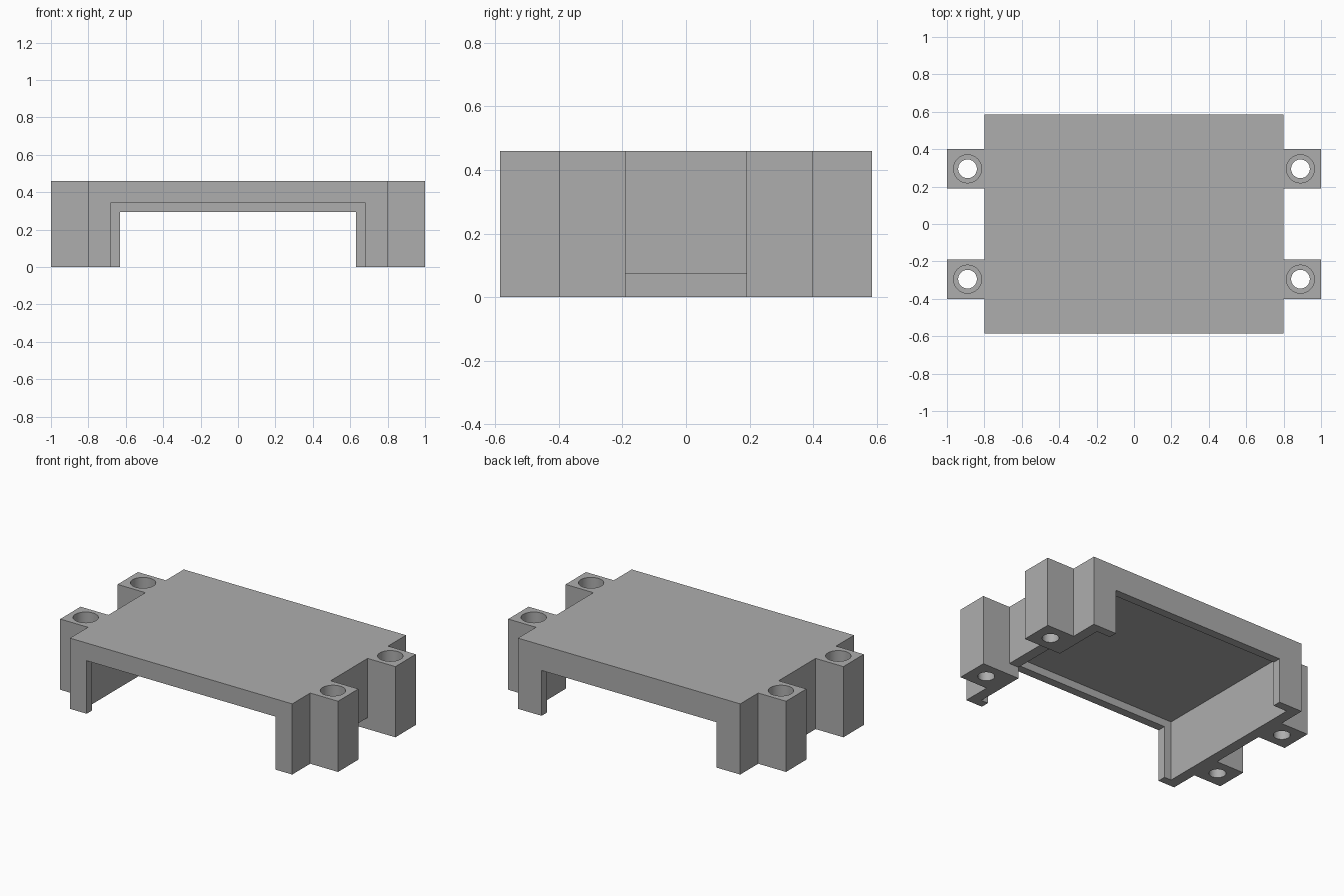
import bpy, bmesh
from mathutils import Matrix, Vector

if "Cube" in bpy.data.objects:
    bpy.data.objects.remove(bpy.data.objects["Cube"])

HEIGHT, BODY_X, BODY_Y, LIP = 0.46, 0.8, 0.585, 0.055
LUG_IN, LUG_OUT = 0.19, 0.4
HOLE_X, HOLE_Y = 0.89, 0.295

gray = bpy.data.materials.new("plain_gray")
gray.use_nodes = True
gray.diffuse_color = (0.42, 0.42, 0.42, 1)
gray.node_tree.nodes["Principled BSDF"].inputs["Base Color"].default_value = gray.diffuse_color


def finish(name, bm):
    mesh = bpy.data.meshes.new(name)
    bmesh.ops.recalc_face_normals(bm, faces=bm.faces)
    bm.to_mesh(mesh)
    bm.free()
    mesh.materials.append(gray)
    obj = bpy.data.objects.new(name, mesh)
    bpy.context.collection.objects.link(obj)
    return obj


def box(name, low, high):
    low, high = Vector(low), Vector(high)
    bm = bmesh.new()
    place = Matrix.Translation((low + high) / 2) @ Matrix.Diagonal((*(high - low), 1))
    bmesh.ops.create_cube(bm, size=1, matrix=place)
    return finish(name, bm)


def cylinder(name, x, y, radius, low, high):
    bm = bmesh.new()
    bmesh.ops.create_cone(bm, cap_ends=True, segments=48, radius1=radius, radius2=radius,
                          depth=high - low, matrix=Matrix.Translation((x, y, (low + high) / 2)))
    return finish(name, bm)


# Plan outline of the cover with its four lugs, one quarter mirrored round
quarter = [(BODY_X, BODY_Y), (BODY_X, LUG_OUT), (1, LUG_OUT), (1, LUG_IN), (BODY_X, LUG_IN)]
right = quarter + [(x, -y) for x, y in reversed(quarter)]
outline = right + [(-x, y) for x, y in reversed(right)]
bm = bmesh.new()
base = bm.faces.new([bm.verts.new((x, y, 0)) for x, y in outline])
top = bmesh.ops.extrude_face_region(bm, geom=[base])
bmesh.ops.translate(bm, vec=(0, 0, HEIGHT),
                    verts=[v for v in top["geom"] if isinstance(v, bmesh.types.BMVert)])
cover = finish("cover_with_lugs", bm)

# Hollow underside, stepped end openings and one side notch
cavity_y = BODY_Y - LIP
cutters = [
    box("cavity_cutter", (-0.73, -cavity_y, -0.1), (0.73, cavity_y, 0.395)),
    box("front_opening_cutter", (-0.68, -0.7, -0.12), (0.68, -0.45, 0.345)),
    box("back_opening_cutter", (-0.63, 0.45, -0.14), (0.63, 0.7, 0.295)),
    box("side_notch_cutter", (0.7, -LUG_IN, -0.16), (0.85, LUG_IN, 0.075)),
]

# Counterbored screw holes
for x in (-HOLE_X, HOLE_X):
    for y in (-HOLE_Y, HOLE_Y):
        cutters.append(cylinder("screw_hole_cutter", x, y, 0.05, -0.1, 0.6))
        cutters.append(cylinder("counterbore_cutter", x, y, 0.075, 0.11, 0.65))

for cutter in cutters:
    cutter.hide_render = True
    mod = cover.modifiers.new(cutter.name, "BOOLEAN")
    mod.operation, mod.solver, mod.object = "DIFFERENCE", "EXACT", cutter

# Bake the cuts and drop the helpers
graph = bpy.context.evaluated_depsgraph_get()
cut_mesh = bpy.data.meshes.new_from_object(cover.evaluated_get(graph))
cover.modifiers.clear()
cover.data = cut_mesh
for cutter in cutters:
    bpy.data.objects.remove(cutter)

# Smooth the bores, keep the corners sharp
bpy.ops.object.select_all(action="DESELECT")
cover.select_set(True)
bpy.context.view_layer.objects.active = cover
bpy.ops.object.shade_smooth_by_angle()
